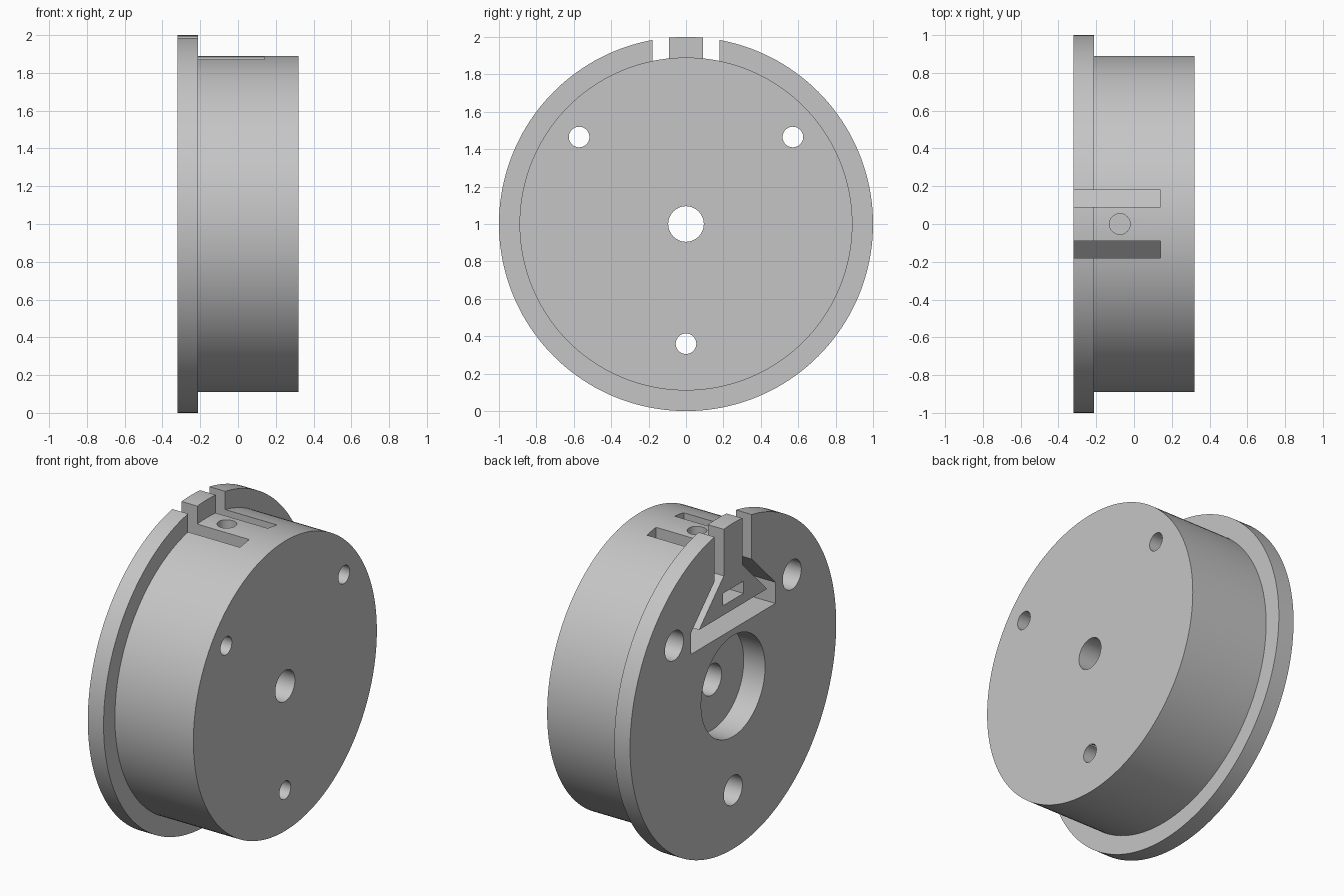
import bpy, bmesh
from math import pi, sin, cos
from mathutils import Matrix, Vector

default = bpy.data.objects.get("Cube")
if default:
    bpy.data.objects.remove(default, do_unlink=True)

AXIS_Z = 1.0
BACK, FRONT = -0.32, 0.32

grey = bpy.data.materials.new("plain grey")
grey.use_nodes = True
colour = (0.56, 0.56, 0.56, 1)
grey.diffuse_color = colour
grey.node_tree.nodes["Principled BSDF"].inputs["Base Color"].default_value = colour


def add_object(name, bm):
    bmesh.ops.recalc_face_normals(bm, faces=bm.faces)
    mesh = bpy.data.meshes.new(name)
    bm.to_mesh(mesh)
    bm.free()
    mesh.materials.append(grey)
    obj = bpy.data.objects.new(name, mesh)
    bpy.context.collection.objects.link(obj)
    return obj


def lathe(name, profile, y=0.0, z=AXIS_Z, steps=64):
    """Turn a closed (x, radius) profile around an axis along x."""
    bm = bmesh.new()
    rings = []
    for i in range(steps):
        a = 2 * pi * i / steps
        rings.append([bm.verts.new((x, y + r * sin(a), z + r * cos(a)))
                      for x, r in profile])
    n = len(profile)
    for i in range(steps):
        a, b = rings[i], rings[(i + 1) % steps]
        for j in range(n):
            k = (j + 1) % n
            bm.faces.new((a[j], a[k], b[k], b[j]))
    bmesh.ops.remove_doubles(bm, verts=bm.verts, dist=1e-5)
    bmesh.ops.dissolve_degenerate(bm, edges=bm.edges, dist=1e-5)
    return add_object(name, bm)


def prism(name, outline, x0, x1):
    """Extrude a (y, z) outline along x."""
    bm = bmesh.new()
    face = bm.faces.new([bm.verts.new((x0, y, z)) for y, z in outline])
    moved = bmesh.ops.extrude_face_region(bm, geom=[face])["geom"]
    bmesh.ops.translate(bm, vec=(x1 - x0, 0, 0),
                        verts=[v for v in moved if isinstance(v, bmesh.types.BMVert)])
    return add_object(name, bm)


def rod(name, radius, depth, matrix):
    bm = bmesh.new()
    bmesh.ops.create_cone(bm, cap_ends=True, segments=48, radius1=radius,
                          radius2=radius, depth=depth, matrix=matrix)
    return add_object(name, bm)


# Flanged hub with its stepped centre bore
hub = lathe("flanged_hub", [
    (BACK, 0.31), (BACK, 1.0), (-0.213, 1.0), (-0.213, 0.89),
    (FRONT, 0.89), (FRONT, 0.095), (-0.175, 0.095), (-0.175, 0.31)], steps=160)

cutters = []
along_x = Matrix.Rotation(pi / 2, 4, 'Y')

# Three bolt holes, wider from the flange side
for i in range(3):
    a = pi + i * 2 * pi / 3
    y, z = 0.65 * sin(a), AXIS_Z + 0.65 * cos(a)
    y, z = (y * 1.015, z) if i else (0.0, 0.36)
    through = Matrix.Translation((0, y, z + (0.14 if i else 0))) @ along_x
    if i:
        through = Matrix.Translation((0, y, 1.465)) @ along_x
    cutters.append(rod("bolt_hole", 0.055, 1.0, through))
    sink = Matrix.Translation((-0.2, 0, 0)) @ through
    cutters.append(rod("bolt_sink", 0.09, 0.6, sink))

# Channel around the clamp tab, open at the rim
half = [(0.09, 2.1), (0.18, 2.1), (0.18, 1.71), (0.41, 1.48), (0.41, 1.35)]
inner = [(0.33, 1.47), (0.09, 1.71)]
mirror = lambda pts: [(-y, z) for y, z in reversed(pts)]
cutters.append(prism("channel", half + mirror(half) + mirror(inner) + inner, -0.5, 0.14))

# Nut slot in the tab and the set screw hole through it
nut = [(-0.1, 1.53), (0.1, 1.53), (0.1, 1.605), (-0.1, 1.605)]
cutters.append(prism("nut_slot", nut, -0.5, 0.03))
cutters.append(rod("screw_hole", 0.055, 0.7, Matrix.Translation((-0.075, 0, 1.76))))

for cutter in cutters:
    mod = hub.modifiers.new(cutter.name, 'BOOLEAN')
    mod.operation = 'DIFFERENCE'
    mod.solver = 'EXACT'
    mod.object = cutter

# Bake the cuts and remove the cutters
bpy.context.view_layer.update()
graph = bpy.context.evaluated_depsgraph_get()
baked = bpy.data.meshes.new_from_object(hub.evaluated_get(graph))
hub.modifiers.clear()
hub.data = baked
baked.materials.clear()
baked.materials.append(grey)
for polygon in baked.polygons:
    polygon.material_index = 0
for cutter in cutters:
    bpy.data.objects.remove(cutter, do_unlink=True)

bpy.ops.object.select_all(action='DESELECT')
hub.select_set(True)
bpy.context.view_layer.objects.active = hub
bpy.ops.object.shade_smooth_by_angle(angle=pi / 6)
